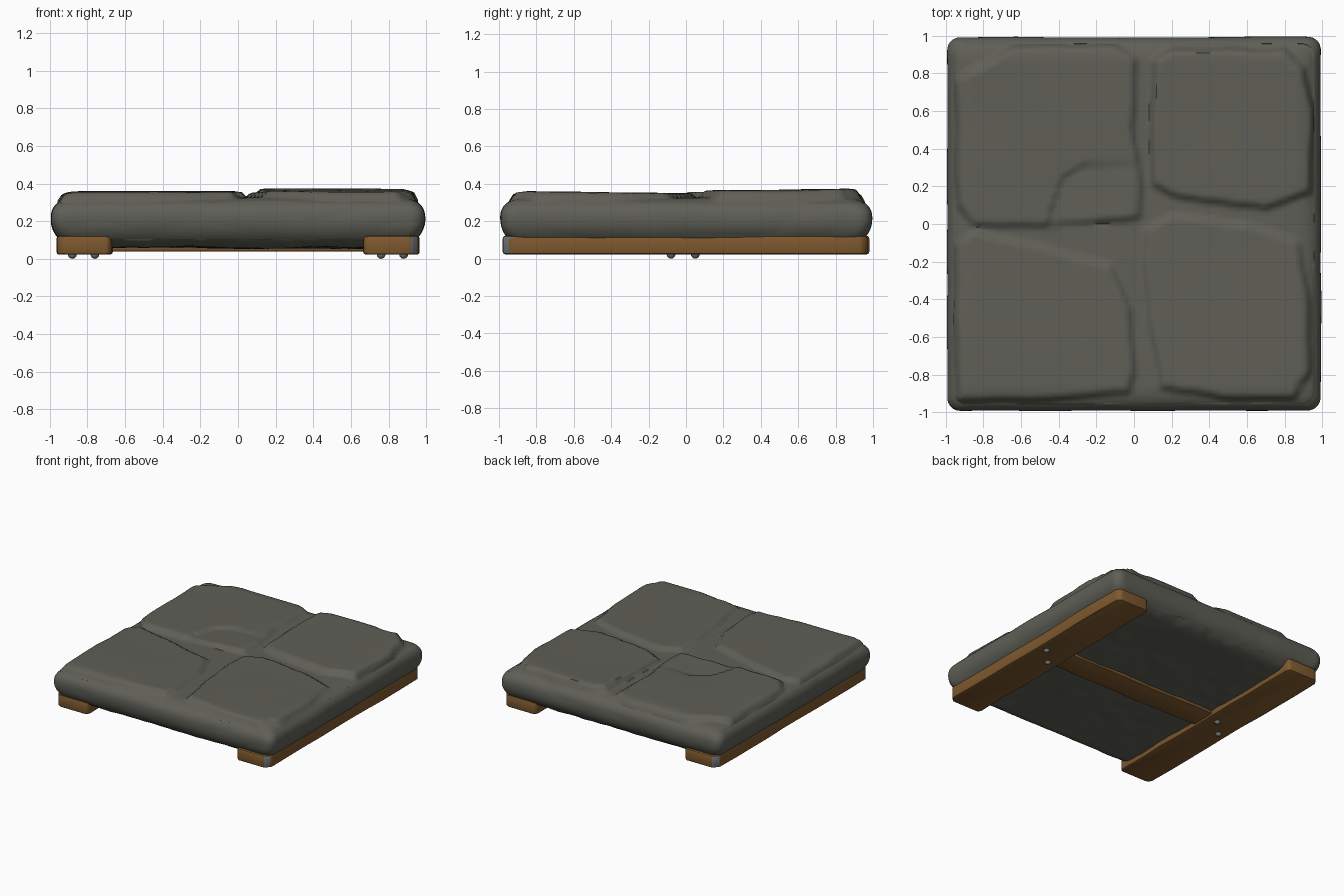
import bpy, bmesh, math, random
from mathutils import Vector, noise

if "Cube" in bpy.data.objects:
    bpy.data.objects.remove(bpy.data.objects["Cube"])

random.seed(4)


def material(name, rgb):
    m = bpy.data.materials.new(name)
    m.diffuse_color = (*rgb, 1)
    m.use_nodes = True
    m.node_tree.nodes["Principled BSDF"].inputs["Base Color"].default_value = m.diffuse_color
    return m


STONE = material("dark stone", (0.115, 0.115, 0.095))
WOOD = material("brown wood", (0.21, 0.10, 0.028))
IRON = material("grey iron", (0.17, 0.18, 0.185))


def finish(bm, name, mats, angle=40):
    bmesh.ops.recalc_face_normals(bm, faces=bm.faces)
    me = bpy.data.meshes.new(name)
    bm.to_mesh(me)
    bm.free()
    ob = bpy.data.objects.new(name, me)
    bpy.context.collection.objects.link(ob)
    for m in mats:
        me.materials.append(m)
    bpy.ops.object.select_all(action='DESELECT')
    ob.select_set(True)
    bpy.context.view_layer.objects.active = ob
    bpy.ops.object.shade_smooth_by_angle(angle=math.radians(angle))
    return ob


# Outlines of the four raised paving stones, with height and y tilt
PAVERS = [
    ([(-.95, .76), (-.65, .94), (-.1, .95), (.01, .88), (0, .5), (.04, .2), (.03, .03),
      (-.4, -.01), (-.85, -.01), (-.94, .1)], .031, .004),
    ([(.10, .2), (.09, .5), (.10, .88), (.2, .93), (.8, .93), (.9, .82), (.95, .6),
      (.94, .17), (.7, .08), (.4, .12), (.2, .15)], .036, .014),
    ([(.06, -.03), (.2, .05), (.6, 0), (.88, -.1), (.93, -.4), (.93, -.8), (.85, -.93),
      (.45, -.92), (.15, -.87), (.08, -.5), (.05, -.2)], .025, -.010),
    ([(-.95, -.1), (-.85, -.04), (-.5, -.12), (-.12, -.22), (-.02, -.45), (0, -.8),
      (-.02, -.89), (-.45, -.93), (-.94, -.93)], .024, -.010),
]


def inside_distance(x, y, pts):
    """Distance to the outline, positive inside."""
    best, inside = 9.0, False
    for (ax, ay), (bx, by) in zip(pts, pts[1:] + pts[:1]):
        dx, dy = bx - ax, by - ay
        t = max(0, min(1, ((x - ax) * dx + (y - ay) * dy) / (dx * dx + dy * dy)))
        best = min(best, math.hypot(x - ax - t * dx, y - ay - t * dy))
        if (ay > y) != (by > y) and x < ax + (y - ay) * dx / dy:
            inside = not inside
    return best if inside else -best


def paving(x, y):
    h = 0
    wx = x + .012 * noise.noise((x * 5, y * 5, 1))
    wy = y + .012 * noise.noise((x * 5, y * 5, 7))
    for pts, top, tilt in PAVERS:
        f = max(0, min(1, (inside_distance(wx, wy, pts) + .012) / .03))
        h = max(h, f * (top + tilt * y))
    # broken step in the back left stone
    crack = -.46 + .3 * min(y, .28) + max(0, y - .25) * 1.6
    if x > crack and 0 < y < .34 and x < 0:
        h -= .017 * max(0, 1 - (x - crack) / .4) * min(1, (.34 - y) / .05)
    return h


# Stone slab: a subdivided cube, rounded by a profile and raised on top
bm = bmesh.new()
bmesh.ops.create_cube(bm, size=2)
bmesh.ops.subdivide_edges(bm, edges=bm.edges[:], cuts=99, use_grid_fill=True)
for v in bm.verts:
    u, t, w = v.co
    m = max(abs(u), abs(t), 1e-6)
    s = m * .99
    height = .115 if w > 0 else .15
    p = 2.5 if w > 0 else 2
    a, b = max(0, (s - .84) / .15), abs(w)
    if a > 0:
        k = (a ** p + b ** p) ** (1 / p) / max(a, b)
        a, b = a / k, b / k
        s = .84 + .15 * a
    z = .21 + math.copysign(b * height, w)
    x, y = u / m * s, t / m * s
    # round the upright corners
    c = .07 * s
    ex, ey = (abs(x) - s + c) / c, (abs(y) - s + c) / c
    if ex > 0 and ey > 0:
        k = max(ex, ey) / math.hypot(ex, ey)
        x = math.copysign(s - c + c * ex * k, x)
        y = math.copysign(s - c + c * ey * k, y)
    n = noise.noise((x * 2.5, y * 2.5, z * 6))
    if w > .999:
        z += paving(x, y) + .005 * n
    elif w < -.999:
        z += .008 * n + .006 * noise.noise((x * 9, y * 9, 3))
    if m > .9:
        x += math.copysign(.008 * n, x) * abs(u)
        y += math.copysign(.008 * n, y) * abs(t)
    v.co = (x, y, z)
finish(bm, "stone_slab", [STONE], 50)


def plank(name, outline, z0, z1, chip=False):
    bm = bmesh.new()
    face = bm.faces.new([bm.verts.new((x, y, z0)) for x, y in outline])
    top = bmesh.ops.extrude_face_region(bm, geom=[face])["geom"]
    for v in [g for g in top if isinstance(g, bmesh.types.BMVert)]:
        v.co.z = z1
    bmesh.ops.recalc_face_normals(bm, faces=bm.faces)
    sharp = [e for e in bm.edges if e.calc_face_angle(0) > .35]
    bmesh.ops.bevel(bm, geom=sharp, offset=.014, segments=2, profile=.5, affect='EDGES')
    bm.normal_update()
    if chip:  # worn grey corner
        for f in bm.faces:
            if f.normal.x > .5 and f.normal.y < -.5:
                f.material_index = 1
    return finish(bm, name, [WOOD, IRON], 35)


def jitter():
    return random.uniform(-.006, .006)


# Two long runners, the left one turned half round
steps = [-.7 + .2 * i for i in range(8)]
for side, angle in (("right", 0), ("left", math.pi)):
    outline = [(.68, -.98), (.92, -.98), (.96, -.935)]
    outline += [(.96 + jitter(), y) for y in steps]
    outline += [(.96, .94), (.93, .97), (.69, .97), (.67, .94)]
    outline += [(.67 + jitter(), y) for y in reversed(steps)]
    outline += [(.665, -.95)]
    plank(side + "_runner", outline, .022, .122, True).rotation_euler.z = angle

# Cross beam between the runners
xs = [-.7 + .2 * i for i in range(8)]
plank("cross_beam", [(x, -.125 + jitter()) for x in xs]
      + [(x, .095 + jitter()) for x in reversed(xs)], .038, .11)

# Bolt heads under the runners
for i, (x, y) in enumerate([(.76, -.08), (.88, .05), (-.88, -.08), (-.76, .05)]):
    bm = bmesh.new()
    bmesh.ops.create_uvsphere(bm, u_segments=14, v_segments=8, radius=.024)
    for v in bm.verts:
        v.co = (v.co.x + x, v.co.y + y, v.co.z + .024)
    finish(bm, "bolt_%d" % (i + 1), [IRON], 60)
